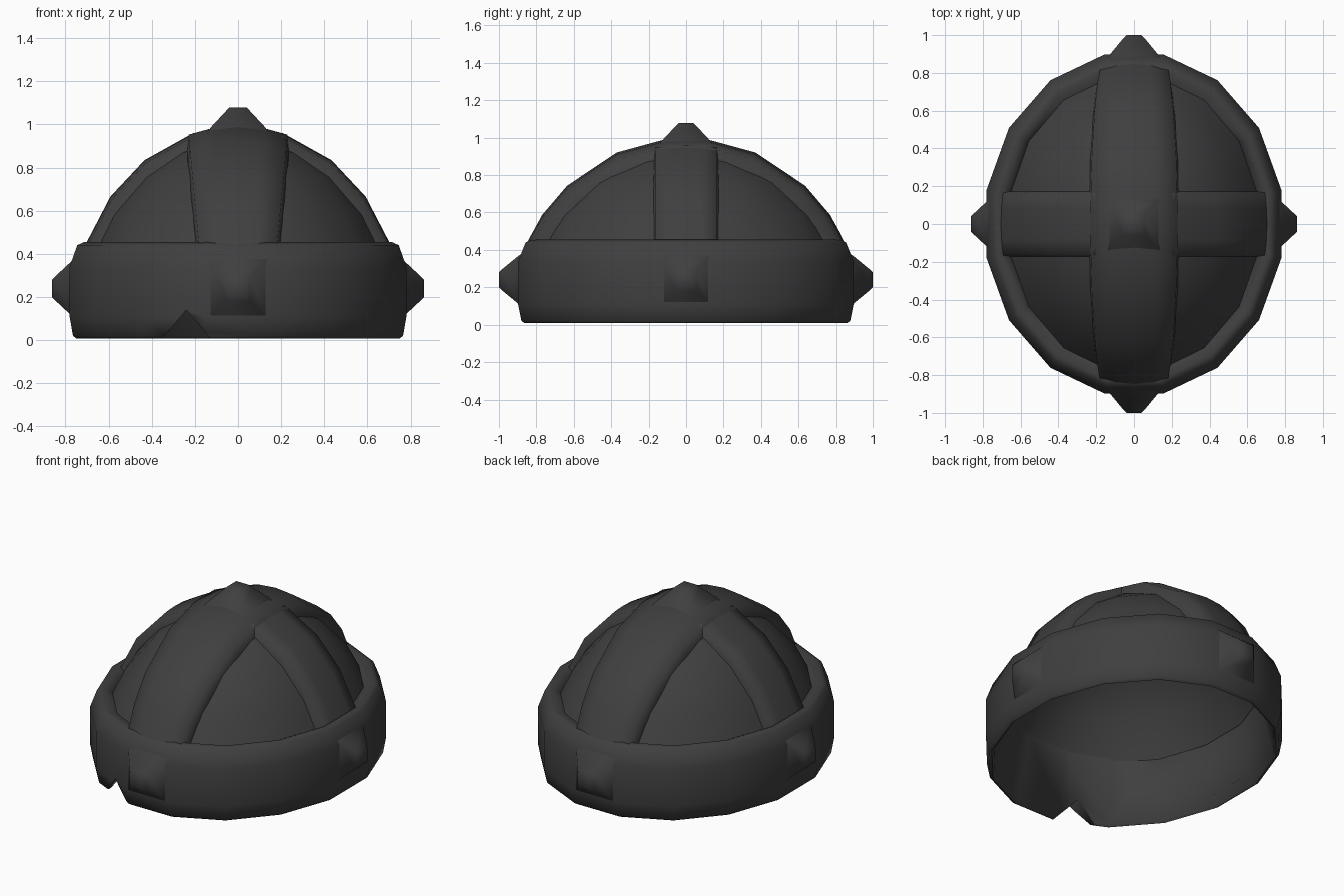
import bpy, bmesh, math
from mathutils import Vector

if "Cube" in bpy.data.objects:
    bpy.data.objects.remove(bpy.data.objects["Cube"])

A, B, H = 0.80, 0.95, 1.0      # dome half sizes
SIDES = 16

iron = bpy.data.materials.new("dark_iron")
iron.diffuse_color = (0.05, 0.05, 0.05, 1)
iron.use_nodes = True
iron.node_tree.nodes["Principled BSDF"].inputs["Base Color"].default_value = iron.diffuse_color


def make(name, verts, faces, smooth=60):
    me = bpy.data.meshes.new(name)
    me.from_pydata(verts, [], faces)
    bm = bmesh.new()
    bm.from_mesh(me)
    bmesh.ops.recalc_face_normals(bm, faces=bm.faces)
    bm.to_mesh(me)
    bm.free()
    ob = bpy.data.objects.new(name, me)
    bpy.context.collection.objects.link(ob)
    me.materials.append(iron)
    bpy.ops.object.select_all(action='DESELECT')
    ob.select_set(True)
    bpy.context.view_layer.objects.active = ob
    bpy.ops.object.shade_smooth_by_angle(angle=math.radians(smooth))
    return ob


def loft(rows, close_rows=False, close_cols=False):
    """Skin a grid of points with quads."""
    n, m = len(rows), len(rows[0])
    verts = [p for r in rows for p in r]
    faces = []
    for i in range(n if close_rows else n - 1):
        for j in range(m if close_cols else m - 1):
            k, l = (i + 1) % n, (j + 1) % m
            faces.append((i * m + j, i * m + l, k * m + l, k * m + j))
    return verts, faces


def ring(rx, ry, z):
    return [(rx * math.cos(a), ry * math.sin(a), z)
            for a in (2 * math.pi * (i + 0.5) / SIDES for i in range(SIDES))]


# Brow band: closed profile (height, scale) swept round an oval
profile = [(0.008, 0.955), (0.02, 0.975), (0.11, 0.995), (0.34, 0.995),
           (0.44, 0.95), (0.455, 0.91), (0.42, 0.83), (0.02, 0.94)]
band = make("brow_band", *loft([ring(A * s, 0.92 * s, z) for z, s in profile],
                               close_rows=True, close_cols=True), smooth=75)

# Triangular notch in the lower front edge
tri = [(-0.375, -0.02), (-0.105, -0.02), (-0.24, 0.14)]
cutter = make("notch_cutter",
              [(x, y, z) for y in (-1.2, -0.5) for x, z in tri],
              [(0, 1, 2), (3, 5, 4), (0, 3, 4, 1), (1, 4, 5, 2), (2, 5, 3, 0)])
cutter.hide_render = True
cutter.hide_viewport = True
mod = band.modifiers.new("notch", 'BOOLEAN')
mod.operation = 'DIFFERENCE'
mod.object = cutter
mod.solver = 'EXACT'


def dome(name, scale, degrees):
    """Closed cap made from rings of an ellipsoid."""
    rows = [ring(A * scale * math.cos(t), B * scale * math.cos(t), H * scale * math.sin(t))
            for t in map(math.radians, degrees)]
    v, f = loft(rows, close_cols=True)
    top, base = len(v), len(v) - SIDES
    v.append((0, 0, H * scale))
    f += [(base + i, base + (i + 1) % SIDES, top) for i in range(SIDES)]
    return make(name, v, f)


# Recessed panels between the straps, and the smooth lining underneath
dome("dome_panels", 0.945, (22, 38, 53, 67, 79))
dome("lining", 0.91, (24, 40, 55, 68, 80))


def strap(name, angles, along, across, width, scale, swap, flip=1):
    """Raised strap following the dome, with steep sides."""
    rows = []
    for d in angles:
        t = math.radians(d)
        w = width(math.sin(t))
        row = []
        for u, s in ((-w - 0.01, 0.925), (-w, 1), (-w / 2, 1), (0, 1),
                     (w / 2, 1), (w, 1), (w + 0.01, 0.925)):
            k = scale * s * math.sqrt(1 - (u / across) ** 2)
            p, z = flip * along * math.cos(t) * k, H * math.sin(t) * k
            row.append((p, u, z) if swap else (u, p, z))
        rows.append(row)
    return make(name, *loft(rows), smooth=100)


# Long strap from front to back, short straps on each side
strap("long_strap", (24, 36, 48, 67, 84, 96, 113, 132, 144, 156), B, A,
      lambda s: 0.18 + 0.09 * (s - 0.44), 1.0, False)
for side, name in ((1, "right_strap"), (-1, "left_strap")):
    strap(name, (24, 42, 57, 75), A, B, lambda s: 0.165, 0.995, True, side)


# Blunt four-sided studs on the crown and around the band
def stud(name, tip, axis, length):
    rot = Vector((0, 0, 1)).rotation_difference(Vector(axis))
    rows = []
    for r, h in ((0.16, -length - 0.05), (0.125, -length), (0.055, -0.015), (0.04, 0)):
        rows.append([tuple(Vector(tip) + rot @ Vector((r * x, r * y, h)))
                     for x, y in ((-1, -1), (1, -1), (1, 1), (-1, 1))])
    v, f = loft(rows, close_cols=True)
    f.append(tuple(range(12, 16)))
    make(name, v, f, smooth=100)


stud("crown_stud", (0, 0, 1.078), (0, 0, 1), 0.09)
for s, side, end in ((1, "right", "back"), (-1, "left", "front")):
    stud(side + "_stud", (0.863 * s, 0, 0.24), (s, 0, 0), 0.09)
    stud(end + "_stud", (0, s, 0.24), (0, s, 0), 0.10)
